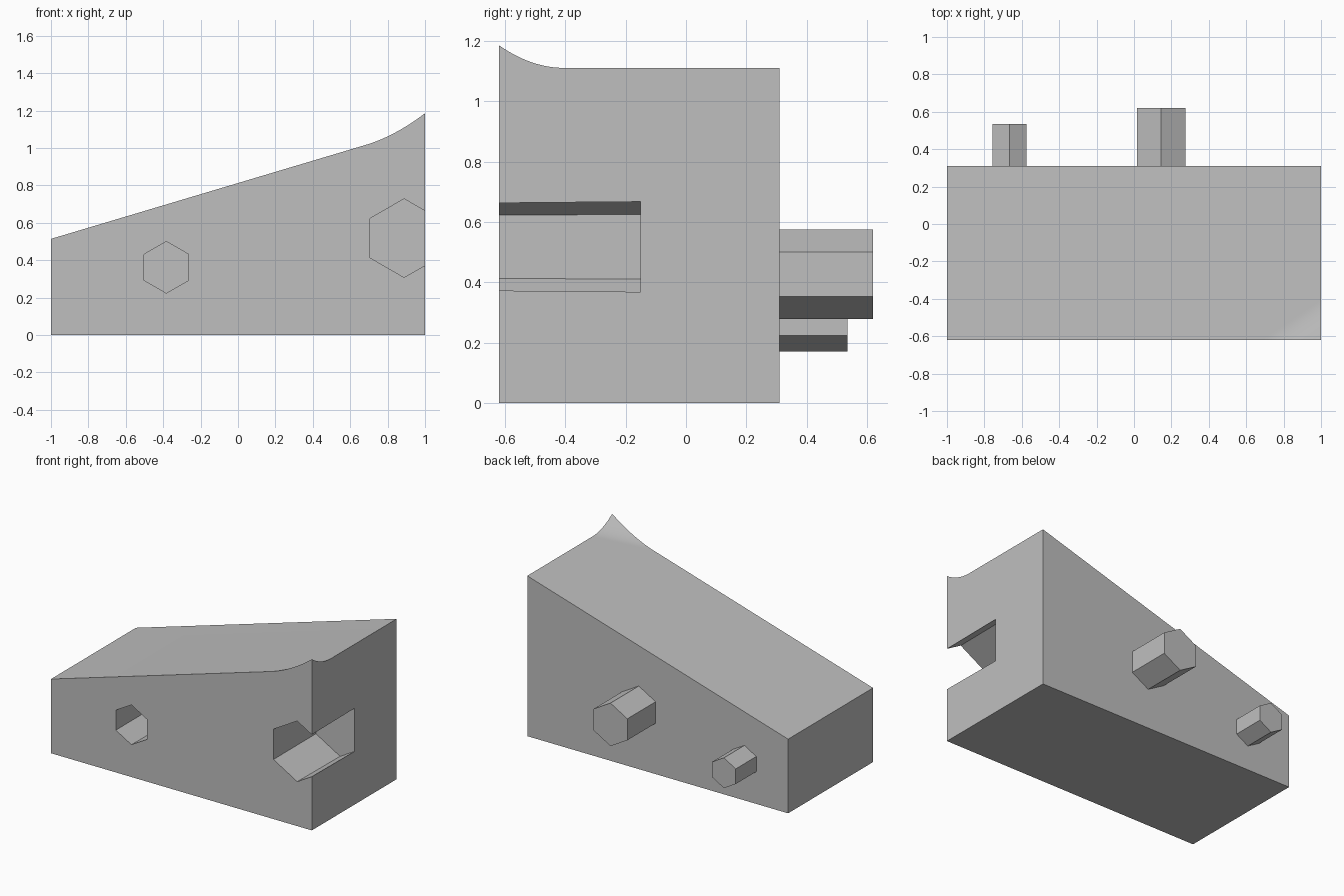
import bpy, bmesh
from math import sin, cos, radians
from mathutils import Vector

cube = bpy.data.objects.get("Cube")
if cube:
    bpy.data.objects.remove(cube, do_unlink=True)

grey = bpy.data.materials.new("light_grey")
grey.use_nodes = True
grey.diffuse_color = (0.52, 0.52, 0.52, 1)
grey.node_tree.nodes["Principled BSDF"].inputs["Base Color"].default_value = grey.diffuse_color

FRONT, BACK = -0.62, 0.31          # block faces in y
TIP_X, TIP_Y, TIP_H = 0.32, 0.215, 0.075   # raised corner size


def make_object(name, bm):
    bmesh.ops.recalc_face_normals(bm, faces=bm.faces)
    mesh = bpy.data.meshes.new(name)
    bm.to_mesh(mesh)
    bm.free()
    mesh.materials.append(grey)
    obj = bpy.data.objects.new(name, mesh)
    bpy.context.collection.objects.link(obj)
    return obj


def hex_prism(name, x, z, y0, r0, y1, r1):
    """Hexagonal bar along y with a point upward."""
    bm = bmesh.new()
    rings = []
    for y, r in ((y0, r0), (y1, r1)):
        angles = [radians(30 + 60 * i) for i in range(6)]
        rings.append([bm.verts.new((x + r * cos(a), y, z + r * sin(a))) for a in angles])
    a, b = rings
    bm.faces.new(a)
    bm.faces.new(b)
    for i in range(6):
        j = (i + 1) % 6
        bm.faces.new((a[i], a[j], b[j], b[i]))
    return make_object(name, bm)


def corner_distance(co):
    """1 at the raised corner, 0 where its sweep meets the slope."""
    return 1 - (1 - co.x) / TIP_X - (co.y - FRONT) / TIP_Y


# Wedge block: a box whose top is sliced into strips, then lifted
bm = bmesh.new()
bmesh.ops.create_cube(bm, size=1)
for v in bm.verts:
    v.co = (v.co.x * 2, FRONT if v.co.y < 0 else BACK, v.co.z + 0.5)
STRIPS = 14
normal = Vector((1 / TIP_X, -1 / TIP_Y, 0)).normalized()
for i in range(STRIPS):
    tops = [f for f in bm.faces if f.normal.z > 0.9]
    geom = set(tops)
    for f in tops:
        geom.update(f.edges)
        geom.update(f.verts)
    point = Vector((1 - TIP_X * (1 - i / STRIPS), FRONT, 1))
    bmesh.ops.bisect_plane(bm, geom=list(geom), plane_co=point, plane_no=normal)
    bm.normal_update()
for v in bm.verts:
    if v.co.z > 0.5:
        bump = max(0, corner_distance(v.co)) ** 2
        v.co.z = 0.8125 + 0.2985 * v.co.x + TIP_H * bump
block = make_object("wedge_block", bm)

# Hexagonal sockets in the front, slightly wider inside
sockets = [("small_socket", -0.383, 0.362, 0.138, 0.35),
           ("large_socket", 0.888, 0.518, 0.21, 0.47)]
for name, x, z, r, depth in sockets:
    grow = 0.02 * r / depth
    cutter = hex_prism(name + "_cutter", x, z, FRONT - 0.1, r - 0.1 * grow,
                       FRONT + depth, r + depth * grow)
    cutter.hide_render = True
    bpy.context.view_layer.objects.active = block
    mod = block.modifiers.new(name, 'BOOLEAN')
    mod.operation = 'DIFFERENCE'
    mod.solver = 'EXACT'
    mod.object = cutter
    bpy.ops.object.modifier_apply(modifier=name)
    bpy.data.objects.remove(cutter, do_unlink=True)

# Hexagonal pegs on the back
hex_prism("small_peg", -0.665, 0.276, BACK, 0.105, 0.535, 0.105)
hex_prism("large_peg", 0.145, 0.427, BACK, 0.149, 0.62, 0.149)

# Smooth only the swept corner
bpy.ops.object.select_all(action='DESELECT')
block.select_set(True)
bpy.context.view_layer.objects.active = block
bpy.ops.object.shade_smooth_by_angle(angle=radians(20))
